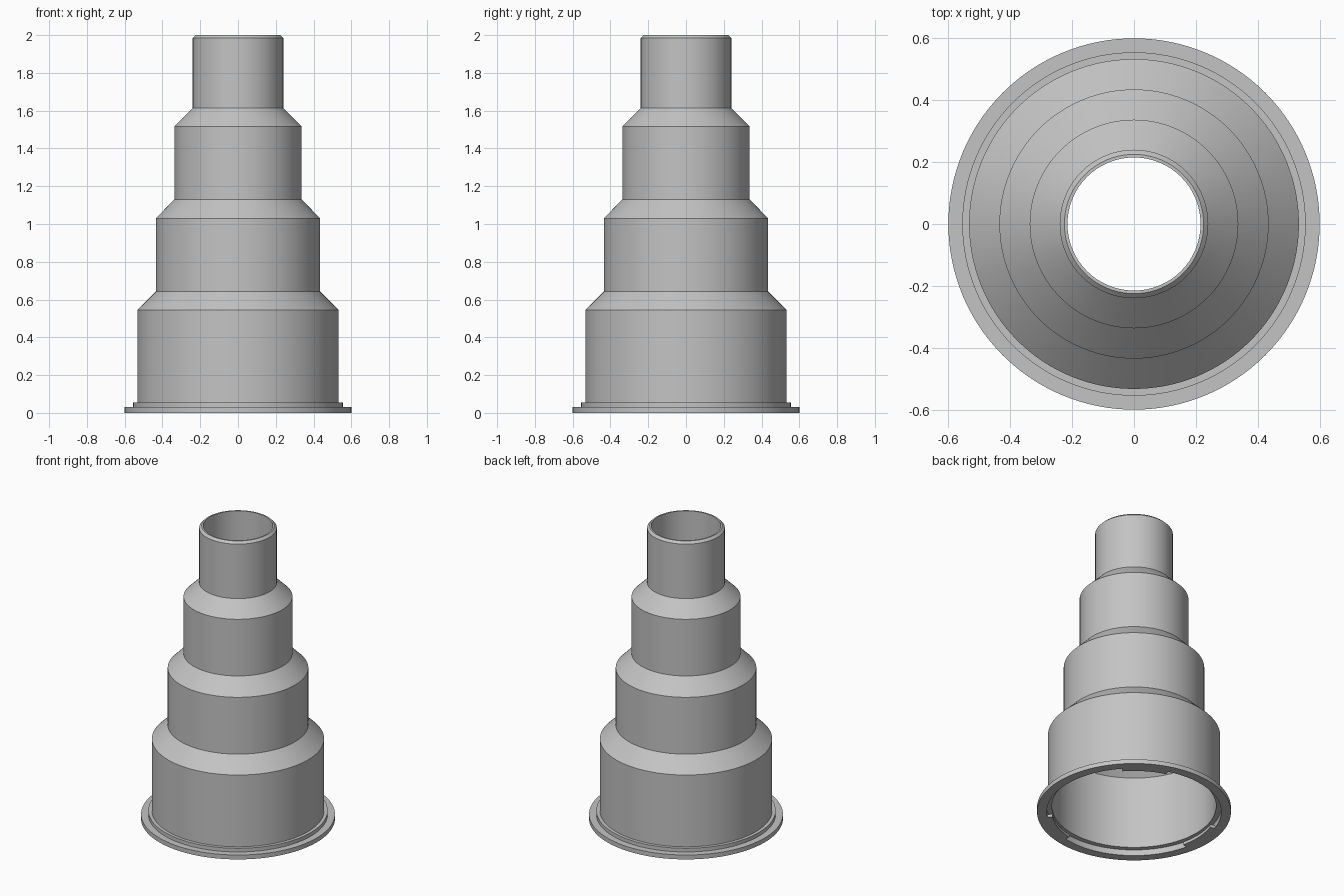
import bpy, bmesh, math

cube = bpy.data.objects.get("Cube")
if cube:
    bpy.data.objects.remove(cube, do_unlink=True)

grey = bpy.data.materials.new("grey plastic")
grey.use_nodes = True
colour = (0.55, 0.55, 0.55, 1)
grey.diffuse_color = colour
grey.node_tree.nodes["Principled BSDF"].inputs["Base Color"].default_value = colour


def sweep(name, profile, start=0, angle=360, steps=128):
    """Turn a closed (radius, z) profile about the z axis, capping partial turns."""
    bm = bmesh.new()
    full = angle == 360
    rings = []
    for i in range(steps if full else steps + 1):
        a = math.radians(start + angle * i / steps)
        rings.append([bm.verts.new((r * math.cos(a), r * math.sin(a), z))
                      for r, z in profile])
    n = len(profile)
    for i in range(steps):
        a, b = rings[i], rings[(i + 1) % len(rings)]
        for j in range(n):
            k = (j + 1) % n
            bm.faces.new((a[j], b[j], b[k], a[k]))
    if not full:
        bm.faces.new(rings[0])
        bm.faces.new(rings[-1])
    bmesh.ops.recalc_face_normals(bm, faces=bm.faces)
    mesh = bpy.data.meshes.new(name)
    bm.to_mesh(mesh)
    bm.free()
    mesh.materials.append(grey)
    obj = bpy.data.objects.new(name, mesh)
    bpy.context.collection.objects.link(obj)
    bpy.ops.object.select_all(action='DESELECT')
    obj.select_set(True)
    bpy.context.view_layer.objects.active = obj
    bpy.ops.object.shade_smooth_by_angle(angle=math.radians(20))
    return obj


# Stepped hose adapter: outer wall from the flange up to the chamfered rim
wall = 0.025
steps_outer = [(0.533, 0.545), (0.435, 0.642), (0.435, 1.03),
               (0.337, 1.13), (0.337, 1.517), (0.24, 1.613)]
flange = [(0.6, 0), (0.6, 0.03), (0.555, 0.03), (0.555, 0.055), (0.533, 0.055)]
rim = [(0.24, 1.985), (0.225, 2.0), (0.24 - wall, 2.0)]

# Inner wall follows the outer one, ending in a wider groove inside the flange
steps_inner = [(r - wall, z - 0.01) for r, z in reversed(steps_outer)]
groove = [(0.533 - wall, 0.04), (0.54, 0.04), (0.54, 0)]
sweep("stepped_adapter", flange + steps_outer + rim + steps_inner + groove)

# Three bayonet tabs in the mouth
tab = [(0.508, 0), (0.545, 0), (0.545, 0.02), (0.508, 0.02)]
for i in range(3):
    sweep(f"bayonet_tab_{i + 1}", tab, start=42 + 120 * i, angle=31, steps=11)
